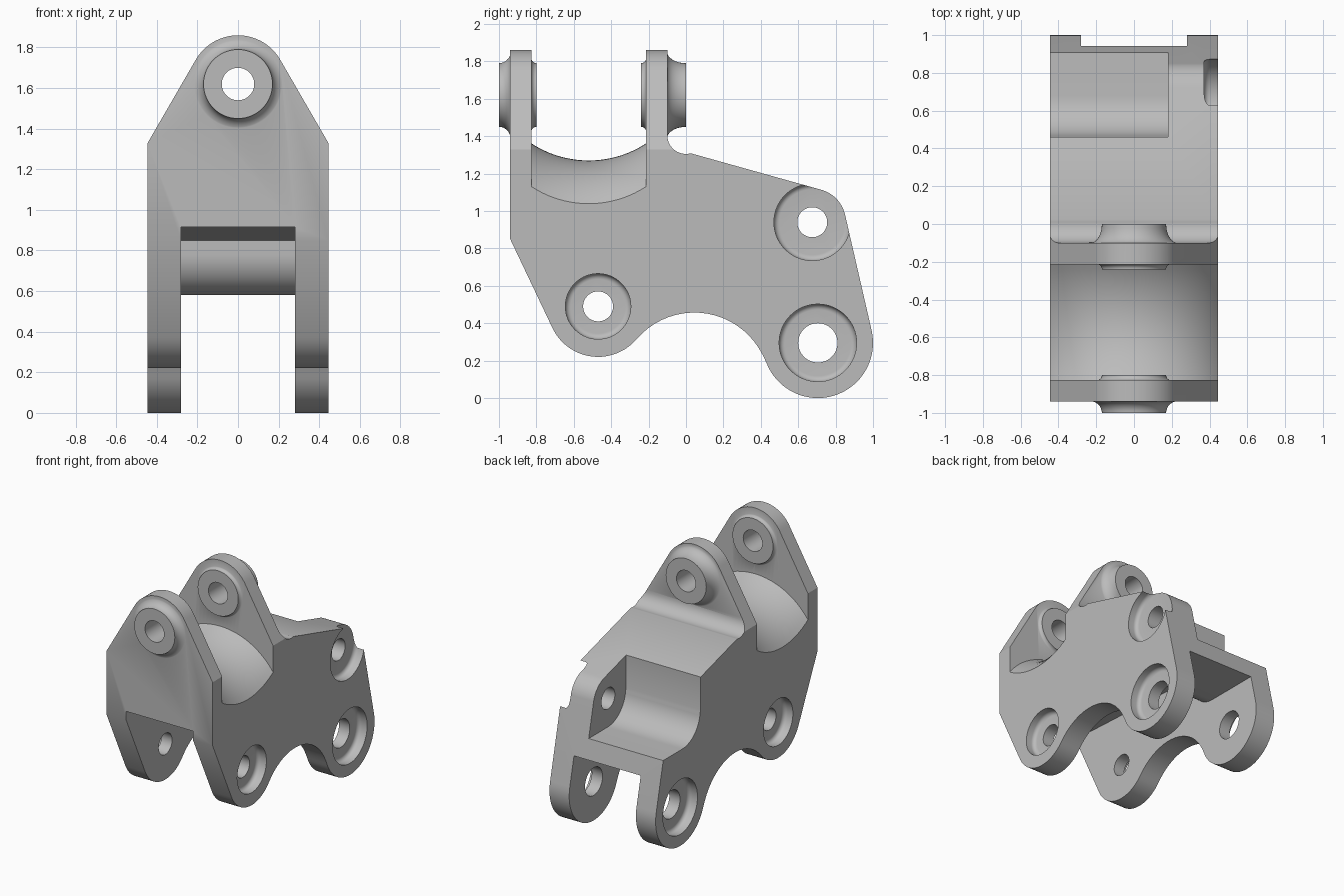
import bpy, bmesh, math
from mathutils import Vector

old = bpy.data.objects.get("Cube")
if old:
    bpy.data.objects.remove(old, do_unlink=True)

grey = bpy.data.materials.new("cast_grey")
grey.use_nodes = True
COL = (0.5, 0.5, 0.5, 1)
grey.diffuse_color = COL
grey.node_tree.nodes["Principled BSDF"].inputs["Base Color"].default_value = COL


def finish(name, bm):
    bmesh.ops.recalc_face_normals(bm, faces=bm.faces[:])
    me = bpy.data.meshes.new(name)
    bm.to_mesh(me)
    bm.free()
    me.materials.append(grey)
    ob = bpy.data.objects.new(name, me)
    bpy.context.collection.objects.link(ob)
    return ob


def prism(name, points, lo, hi, axis="x"):
    """Extrude a (y, z) outline along x, or an (x, z) outline along y."""
    bm = bmesh.new()
    place = (lambda p: (lo, p[0], p[1])) if axis == "x" else (lambda p: (p[0], lo, p[1]))
    face = bm.faces.new([bm.verts.new(place(p)) for p in points])
    new = bmesh.ops.extrude_face_region(bm, geom=[face])["geom"]
    step = Vector((hi - lo, 0, 0) if axis == "x" else (0, hi - lo, 0))
    bmesh.ops.translate(bm, verts=[v for v in new if isinstance(v, bmesh.types.BMVert)], vec=step)
    return finish(name, bm)


def lathe(name, profile, a, b, axis="x", n=64):
    """Revolve (position, radius) pairs about an axis through (a, b)."""
    bm = bmesh.new()
    rings = []
    for t, r in profile:
        ring = []
        for i in range(n):
            w = 2 * math.pi * i / n
            p, q = a + r * math.cos(w), b + r * math.sin(w)
            ring.append(bm.verts.new((t, p, q) if axis == "x" else (p, t, q)))
        rings.append(ring)
    for r0, r1 in zip(rings, rings[1:]):
        for i in range(n):
            j = (i + 1) % n
            bm.faces.new((r0[i], r0[j], r1[j], r1[i]))
    bm.faces.new(rings[0])
    bm.faces.new(rings[-1])
    return finish(name, bm)


def arc(c, r, a0, a1, n=20):
    return [(c[0] + r * math.cos(math.radians(a0 + (a1 - a0) * i / n)),
             c[1] + r * math.sin(math.radians(a0 + (a1 - a0) * i / n))) for i in range(n + 1)]


def heading(p, q):
    return math.degrees(math.atan2(q[1] - p[1], q[0] - p[0]))


def combine(ob, other, operation):
    mod = ob.modifiers.new("bool", "BOOLEAN")
    mod.operation, mod.solver, mod.object = operation, "EXACT", other
    bpy.context.view_layer.objects.active = ob
    bpy.ops.object.modifier_apply(modifier=mod.name)
    bpy.data.objects.remove(other, do_unlink=True)


# Side outline of the whole bracket
W = 0.445
FRONT, REAR, UPPER = (-0.47, 0.49), (0.705, 0.295), (0.675, 0.94)
ARCH = (0.045, 0.05)
to_front, to_rear = heading(ARCH, FRONT), heading(ARCH, REAR)
outline = [(-0.94, 0.85)]
outline += arc(FRONT, 0.27, 206, to_front + 180)
outline += arc(ARCH, 0.407, to_front, to_rear)[1:-1]
outline += arc(REAR, 0.295, to_rear - 180, 13, 32)
outline += arc(UPPER, 0.18, 13, 74)
outline += arc((0.0, 1.405), 0.1, 285, 180, 12)[:-1]
outline += [(-0.1, 1.41), (-0.1, 1.95), (-0.94, 1.95)]
bracket = prism("bracket", outline, -W, W)

# Trim the ear plates to a rounded, tapered outline
EYE = 1.62
trim = [(0.6, 1.33), (W, 1.33)] + arc((0, EYE), 0.24, 30, 150, 32)
trim += [(-W, 1.33), (-0.6, 1.33), (-0.6, 2.2), (0.6, 2.2)]
combine(bracket, prism("ear_trim", trim, -1.2, 0.15, "y"), "DIFFERENCE")

# Crowned saddle between the ears
bm = bmesh.new()
Y0, Y1, NX, NY = -0.825, -0.215, 32, 20
grid = []
for i in range(NX + 1):
    x = -0.48 + 0.96 * i / NX
    crown = 0.725 + math.sqrt(0.545 ** 2 - x * x)
    row = []
    for j in range(NY + 1):
        y = Y0 + (Y1 - Y0) * j / NY
        dip = 0.56 - math.sqrt(0.56 ** 2 - (y + 0.52) ** 2)
        row.append(bm.verts.new((x, y, crown + dip)))
    grid.append(row)
sheet = [bm.faces.new((grid[i][j], grid[i + 1][j], grid[i + 1][j + 1], grid[i][j + 1]))
         for i in range(NX) for j in range(NY)]
new = bmesh.ops.extrude_face_region(bm, geom=sheet)["geom"]
for v in new:
    if isinstance(v, bmesh.types.BMVert):
        v.co.z = 2.3
combine(bracket, finish("saddle_cut", bm), "DIFFERENCE")

# Slot between the two lower cheeks
slot = [(-1.2, 0.93), (0.32, 0.85)] + arc((0.52, 0.78), 0.2, 180, 270, 16)
slot += [(1.2, 0.58), (1.2, -0.2), (-1.2, -0.2)]
combine(bracket, prism("slot_cut", slot, -0.28, 0.28), "DIFFERENCE")

# Rounded pocket open to the top, back and one side
pocket = [(0.46, 1.5)] + arc((0.68, 0.94), 0.215, 180, 270, 16)
pocket[1] = (0.46, 0.94)
pocket += [(1.2, 0.725), (1.2, 1.5)]
combine(bracket, prism("pocket_cut", pocket, -0.6, 0.18), "DIFFERENCE")


# Ear bosses with concave fillets
def flare(y_end, y_plate, r_end, r_plate, n=8):
    pts = []
    for i in range(n + 1):
        w = math.pi / 2 * i / n
        pts.append((y_end + (y_plate - y_end) * math.sin(w),
                    r_end + (r_plate - r_end) * (1 - math.cos(w))))
    return pts


for outer, outer_plate, inner_plate, inner in ((-1.0, -0.937, -0.828, -0.8),
                                               (0.0, -0.103, -0.212, -0.24)):
    shape = flare(outer, outer_plate, 0.17, 0.236) + flare(inner, inner_plate, 0.17, 0.2)[::-1]
    combine(bracket, lathe("ear_boss", shape, 0, EYE, "y"), "UNION")
combine(bracket, lathe("ear_bore", [(-1.2, 0.08), (0.2, 0.08)], 0, EYE, "y"), "DIFFERENCE")

# Cross bores and their counterbores with rounded floors
for centre, bore, recess, sides in ((FRONT, 0.08, 0.175, (-1, 1)),
                                    (REAR, 0.105, 0.207, (-1, 1)),
                                    (UPPER, 0.08, 0.205, (1,))):
    start = -0.6 if len(sides) > 1 else 0.0
    combine(bracket, lathe("bore", [(start, bore), (0.6, bore)], *centre), "DIFFERENCE")
    for s in sides:
        floor = [(s * (0.4 - 0.03 * math.sin(math.radians(a))),
                  recess - 0.03 + 0.03 * math.cos(math.radians(a))) for a in range(90, -1, -15)]
        combine(bracket, lathe("counterbore", floor + [(s * 0.6, recess)], *centre), "DIFFERENCE")

# Smooth shading with sharp machined edges
bpy.ops.object.select_all(action="DESELECT")
bracket.select_set(True)
bpy.context.view_layer.objects.active = bracket
bpy.ops.object.shade_smooth_by_angle(angle=math.radians(30))
